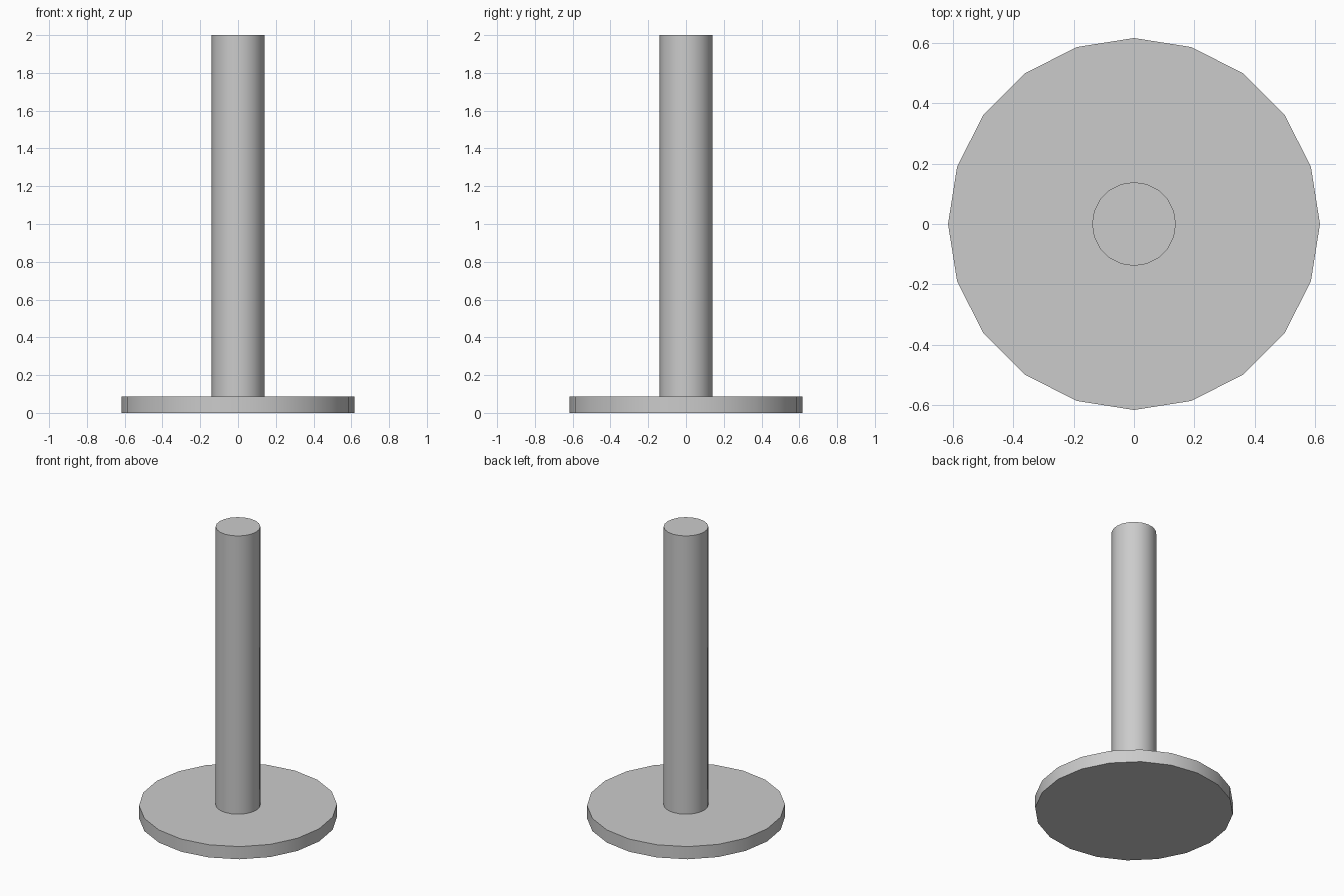
import bpy
import math

if "Cube" in bpy.data.objects:
    bpy.data.objects.remove(bpy.data.objects["Cube"])

SIDES = 20
BASE_HEIGHT = 0.087
TOTAL_HEIGHT = 2.0


def cylinder(name, radius, z0, z1):
    bpy.ops.mesh.primitive_cylinder_add(
        vertices=SIDES, radius=radius, depth=z1 - z0,
        location=(0, 0, (z0 + z1) / 2))
    obj = bpy.context.object
    obj.name = name
    bpy.ops.object.shade_smooth_by_angle(angle=math.radians(30))
    return obj


# Flat round foot
cylinder("base_disc", 0.617, 0.0, BASE_HEIGHT)

# Upright post standing on the foot
cylinder("post", 0.139, BASE_HEIGHT, TOTAL_HEIGHT)
